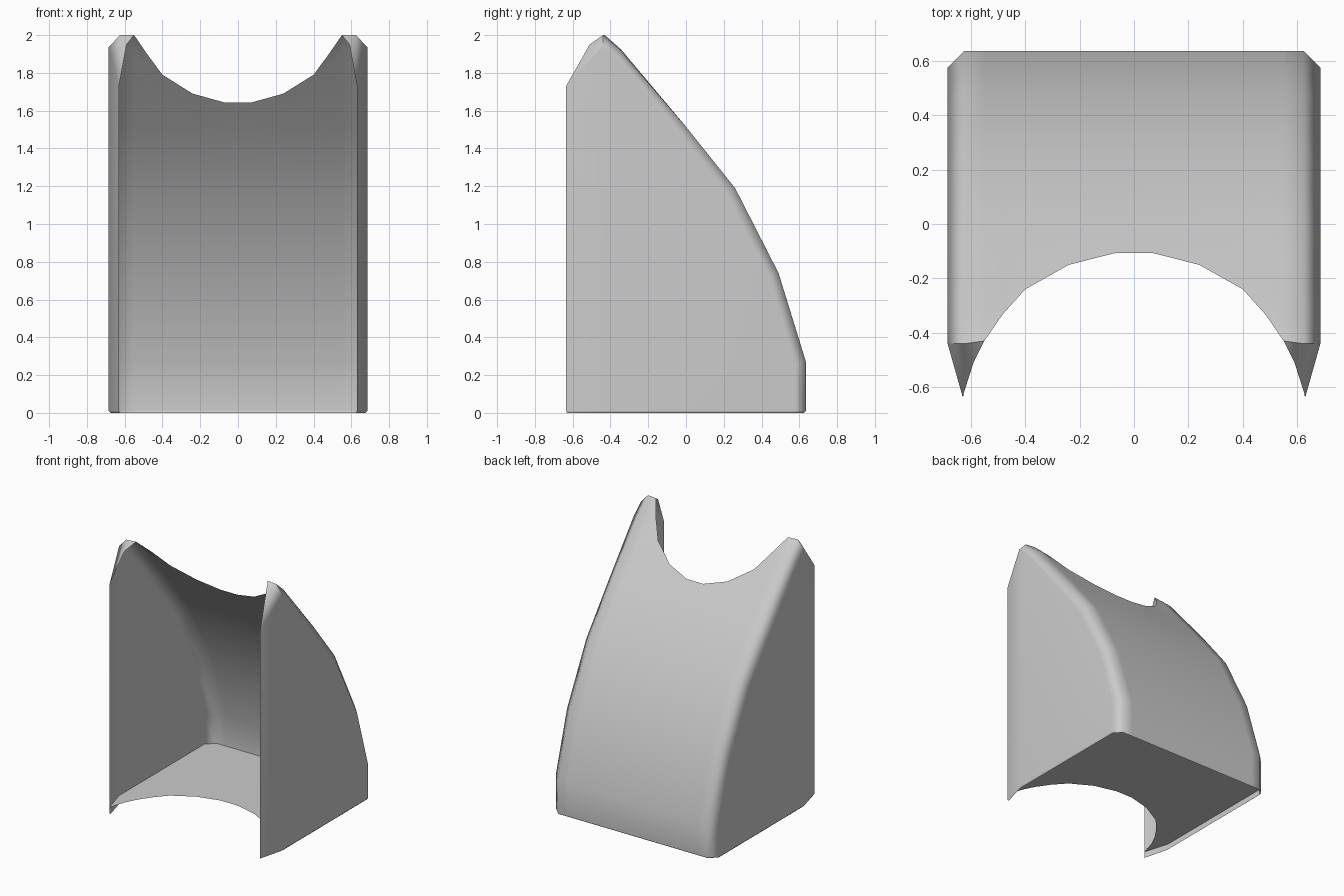
import bpy, bmesh

if "Cube" in bpy.data.objects:
    bpy.data.objects.remove(bpy.data.objects["Cube"])

# Front cut-out curve as (x, y, z) on the sloping back, from the centre outward
ARC = [(0, -.107, 1.643), (.07, -.107, 1.643), (.24, -.15, 1.69), (.40, -.24, 1.79),
       (.485, -.335, 1.905), (.55, -.43, 2.0)]
NOTCH = (.59, -.51, 1.95)
TIP = (.63, -.635, 1.73)
EDGE_END, SIDE_END = (.625, -.44, 2.0), (.685, -.44, 1.935)
# Side profiles (y, z) of the back panel and of the inset side wall
BACK = [(.625, 0), (.635, .012), (.635, .27), (.49, .74), (.26, 1.19), (0, 1.515)]
SIDE = [(.57, 0), (.575, .012), (.575, .26), (.44, .71), (.21, 1.15), (-.045, 1.475)]
FLOOR_Z = .052


def finish(name, bm):
    """Turn half a part into a mirrored, smooth-shaded object."""
    bmesh.ops.recalc_face_normals(bm, faces=bm.faces)
    mesh = bpy.data.meshes.new(name)
    bm.to_mesh(mesh)
    bm.free()
    obj = bpy.data.objects.new(name, mesh)
    bpy.context.collection.objects.link(obj)
    mod = obj.modifiers.new("mirror", 'MIRROR')
    mod.use_clip = True
    bpy.ops.object.select_all(action='DESELECT')
    obj.select_set(True)
    bpy.context.view_layer.objects.active = obj
    bpy.ops.object.modifier_apply(modifier="mirror")
    bpy.ops.object.shade_smooth_by_angle(angle=.9)
    weighted = obj.modifiers.new("weighted", 'WEIGHTED_NORMAL')
    weighted.keep_sharp = True
    return obj


def column(bm, x, profile, end):
    """One vertical line of the shell, running up to the cut-out."""
    pts = [(x, y, z) for y, z in profile]
    y, z = profile[-1]
    pts.append((x, y + .8 * (end[1] - y), z + .8 * (end[2] - z) - .05 * end[1]
                * (abs(end[1]) > .4)))
    pts.append(end)
    return [bm.verts.new(p) for p in pts]


# Shell: curved back, rounded edge and side wall
bm = bmesh.new()
cols = [column(bm, p[0], BACK, p) for p in ARC]
cols.append(column(bm, EDGE_END[0], BACK, EDGE_END))
cols.append(column(bm, SIDE_END[0], SIDE, SIDE_END))
cols[-1][0].co.x -= .01
for a, b in zip(cols, cols[1:]):
    for i in range(len(a) - 1):
        bm.faces.new((a[i], b[i], b[i + 1], a[i + 1]))

# Flat side wall with its tiny bottom bevel and slanted front strip
side = cols[-1]
low0, low1 = bm.verts.new((.675, -.44, 0)), bm.verts.new((.685, -.44, .012))
tip0, tip1, tip = (bm.verts.new(p) for p in [(.625, -.63, 0), (.63, -.635, .012), TIP])
bm.faces.new(side[1:] + [low1])
bm.faces.new((side[0], side[1], low1, low0))
bm.faces.new((low0, low1, tip1, tip0))
bm.faces.new((low1, side[-1], tip, tip1))

# Rounded peak falling to the front tip
notch = bm.verts.new(NOTCH)
edge, inner = cols[-2][-1], cols[-3][-1]
bm.faces.new((tip, side[-1], edge))
bm.faces.new((tip, edge, notch))
bm.faces.new((edge, inner, notch))
finish("curved_shell", bm)

# Floor plate, raised slightly and following the same cut-out
bm = bmesh.new()
outline = [p[:2] for p in ARC] + [NOTCH[:2], TIP[:2], (.685, -.44), (.685, .575),
                                  (.625, .635), (0, .635)]
face = bm.faces.new([bm.verts.new((x, y, FLOOR_Z)) for x, y in outline])
bmesh.ops.triangulate(bm, faces=[face])
finish("floor_plate", bm)
